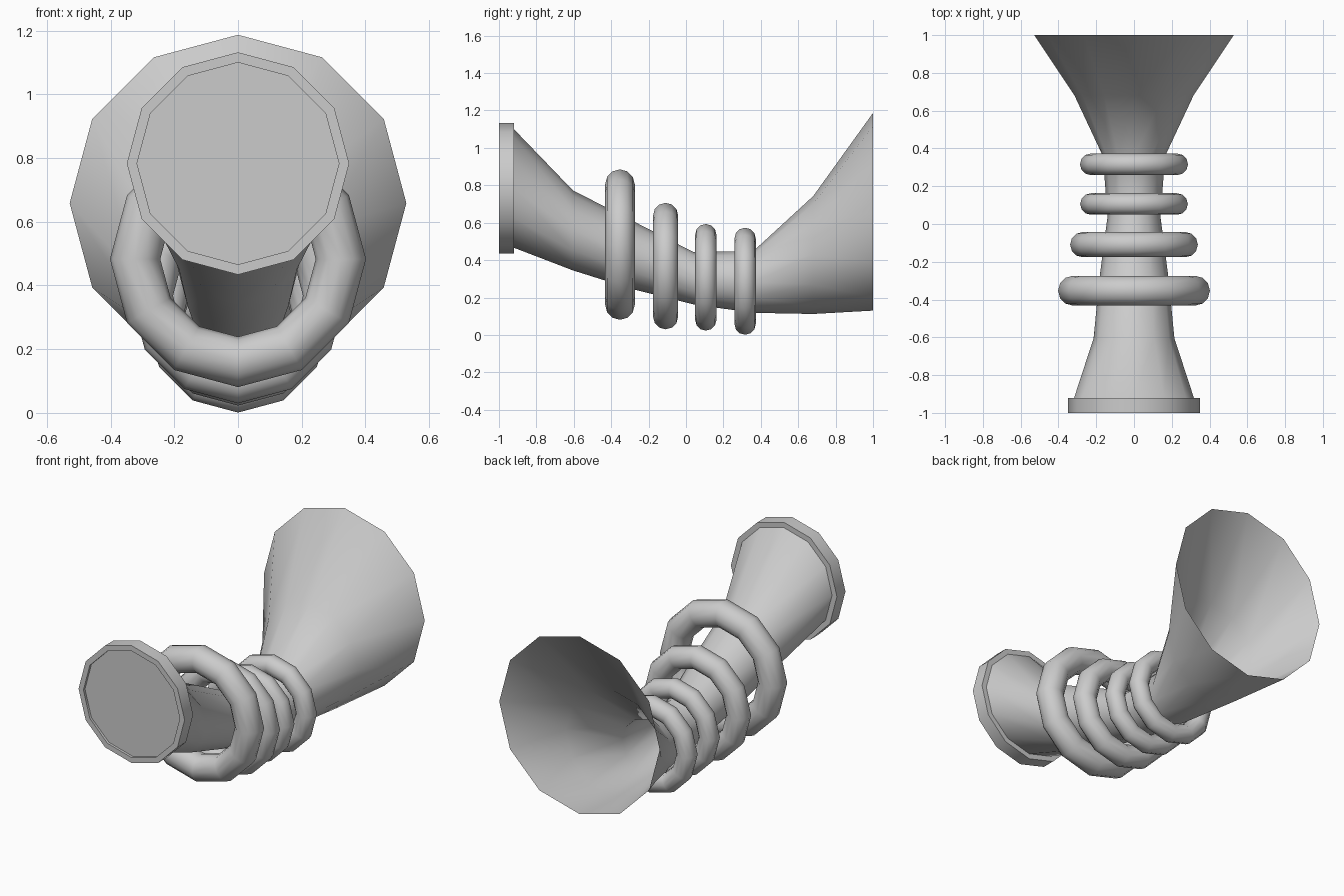
import bpy, bmesh, math

if "Cube" in bpy.data.objects:
    bpy.data.objects.remove(bpy.data.objects["Cube"])

SIDES = 12


def loft(name, rings, cap_start=False, angle=60):
    """Skin upright 12-sided rings given as (y, centre z, radius)."""
    bm = bmesh.new()
    loops = []
    for y, z, r in rings:
        loops.append([bm.verts.new((r * math.sin(2 * math.pi * i / SIDES), y,
                                    z + r * math.cos(2 * math.pi * i / SIDES)))
                      for i in range(SIDES)])
    for a, b in zip(loops, loops[1:]):
        for i in range(SIDES):
            j = (i + 1) % SIDES
            bm.faces.new((a[i], a[j], b[j], b[i]))
    if cap_start:
        bm.faces.new(loops[0])
    bmesh.ops.recalc_face_normals(bm, faces=bm.faces)
    me = bpy.data.meshes.new(name)
    bm.to_mesh(me)
    bm.free()
    ob = bpy.data.objects.new(name, me)
    bpy.context.collection.objects.link(ob)
    bpy.ops.object.select_all(action='DESELECT')
    ob.select_set(True)
    bpy.context.view_layer.objects.active = ob
    bpy.ops.object.shade_smooth_by_angle(angle=math.radians(angle))
    return ob


# curved horn tube with open bell: (y, bottom z, top z)
profile = [(-0.92, 0.466, 1.10), (-0.605, 0.345, 0.773), (-0.28, 0.243, 0.607),
           (0.04, 0.163, 0.443), (0.36, 0.118, 0.448), (0.68, 0.112, 0.742),
           (1.0, 0.130, 1.187)]
loft("horn_tube", [(y, (a + b) / 2, (b - a) / 2) for y, a, b in profile])

# end cap: recessed disc, rim, outer band and back lip
CZ = 0.783
loft("end_cap", [(-0.985, CZ, 0.317), (-1.0, CZ, 0.317), (-1.0, CZ, 0.349),
                 (-0.92, CZ, 0.349), (-0.92, CZ, 0.317)], cap_start=True, angle=35)

# four loose rings around the tube: (y, z, major radius, minor radius)
for n, (y, z, major, minor) in enumerate([(-0.353, 0.483, 0.323, 0.079),
                                          (-0.109, 0.368, 0.271, 0.067),
                                          (0.106, 0.308, 0.228, 0.057),
                                          (0.316, 0.287, 0.229, 0.057)]):
    bpy.ops.mesh.primitive_torus_add(
        location=(0, y, z), rotation=(math.pi / 2, 0, 0),
        major_segments=12, minor_segments=12,
        major_radius=major, minor_radius=minor)
    bpy.context.object.name = f"ring_{n + 1}"
    bpy.ops.object.shade_smooth_by_angle(angle=math.radians(60))
